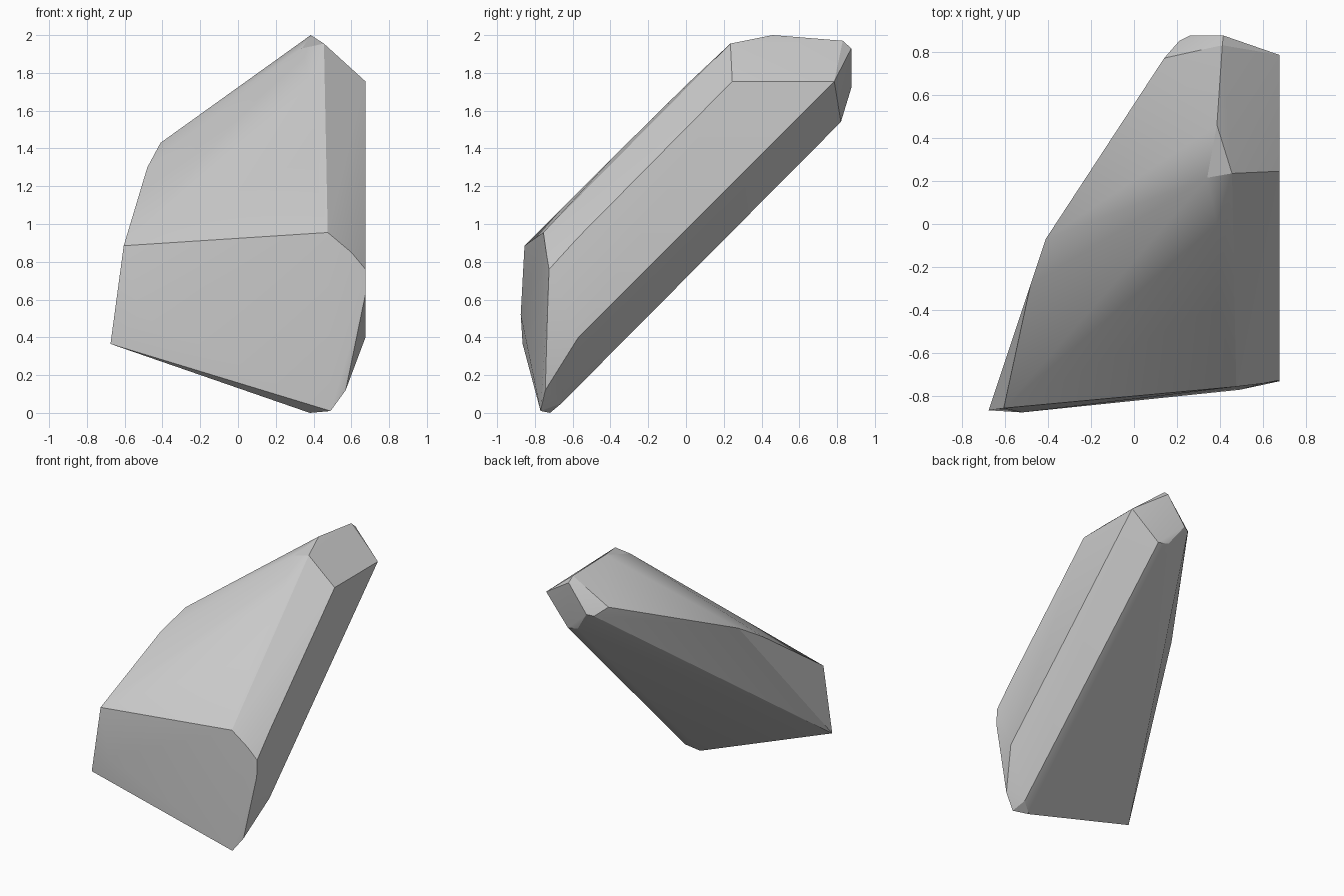
import bpy, bmesh

if "Cube" in bpy.data.objects:
    bpy.data.objects.remove(bpy.data.objects["Cube"])

# corner points of the slanted boulder, grouped by region
foot = [(.38, -.72, .0), (.49, -.77, .01), (.47, -.66, .05), (.57, -.745, .12)]
front = [(-.675, -.865, .365), (-.605, -.855, .885), (-.52, -.875, .52),
         (.475, -.755, .955), (.60, -.74, .85)]
right_side = [(.675, -.57, .40), (.675, -.73, .63), (.675, -.725, .76),
              (.675, -.57, .93), (.675, .245, 1.755), (.675, .785, 1.755)]
left_shoulder = [(-.48, -.28, 1.30), (-.41, -.07, 1.43)]
ridge = [(.39, -.38, 1.36), (.385, 0, 1.735), (.34, .215, 1.93),
         (.455, .235, 1.955), (.385, .46, 2.0)]
back_tip = [(.41, .83, 1.97), (.415, .875, 1.93), (.26, .875, 1.72),
            (.21, .85, 1.71), (.14, .77, 1.77), (.37, .825, 1.56), (.46, .82, 1.54)]

# the boulder is the convex skin around its corners
bm = bmesh.new()
for p in foot + front + right_side + left_shoulder + ridge + back_tip:
    bm.verts.new(p)
bmesh.ops.convex_hull(bm, input=bm.verts[:])
bmesh.ops.delete(bm, geom=[v for v in bm.verts if not v.link_faces], context='VERTS')
bmesh.ops.recalc_face_normals(bm, faces=bm.faces[:])
mesh = bpy.data.meshes.new("boulder")
bm.to_mesh(mesh)
bm.free()

boulder = bpy.data.objects.new("boulder", mesh)
bpy.context.collection.objects.link(boulder)

# plain stone colour
stone = bpy.data.materials.new("stone grey")
stone.diffuse_color = (.6, .6, .6, 1)
stone.use_nodes = True
stone.node_tree.nodes["Principled BSDF"].inputs["Base Color"].default_value = stone.diffuse_color
mesh.materials.append(stone)

# soften only the shallow facets
bpy.context.view_layer.objects.active = boulder
boulder.select_set(True)
bpy.ops.object.shade_smooth_by_angle(angle=0.35)
